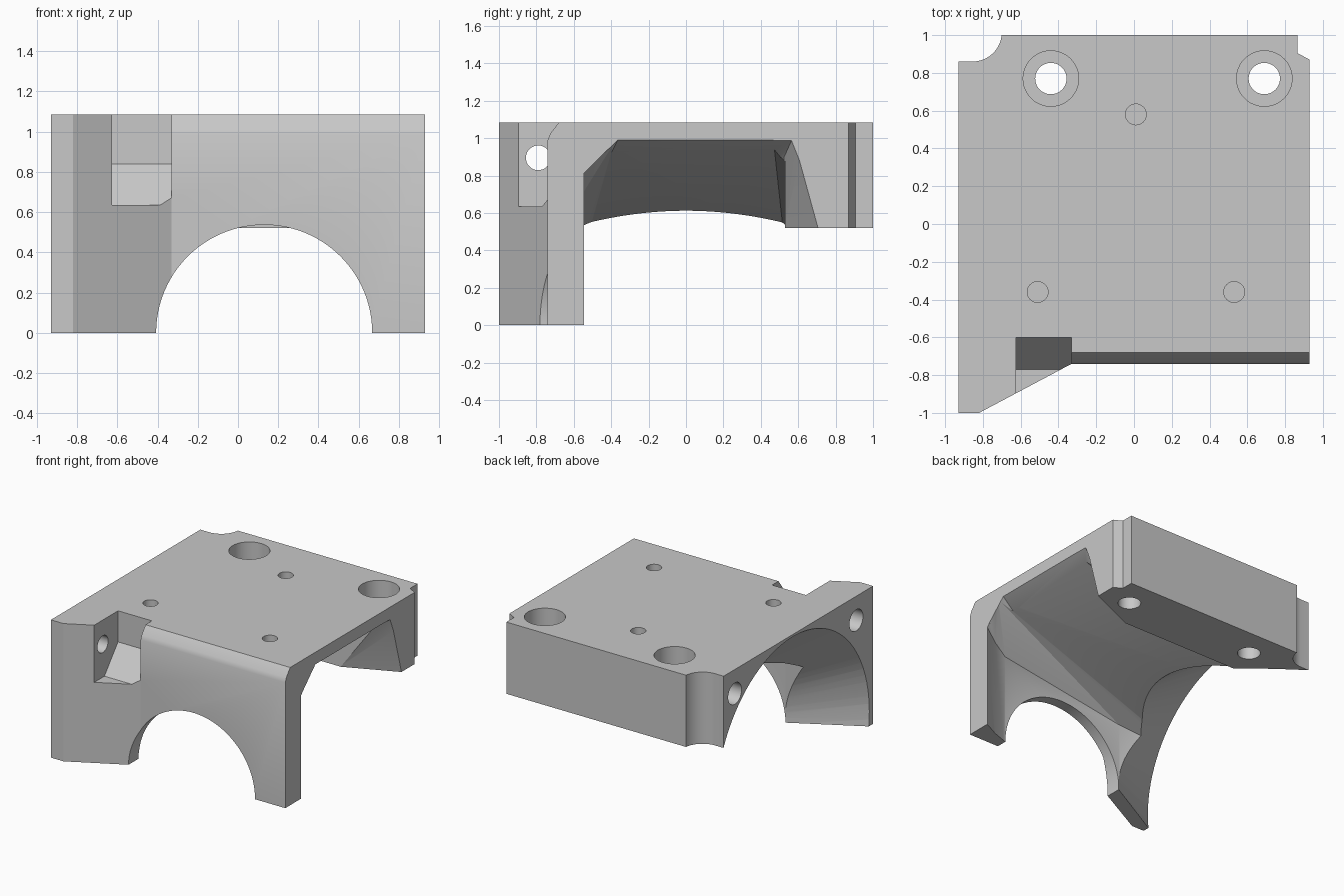
import bpy, bmesh, math
from mathutils import Matrix, Vector

old = bpy.data.objects.get("Cube")
if old:
    bpy.data.objects.remove(old, do_unlink=True)

grey = bpy.data.materials.new("plain_grey")
grey.use_nodes = True
colour = (0.58, 0.58, 0.58, 1)
grey.diffuse_color = colour
grey.node_tree.nodes["Principled BSDF"].inputs["Base Color"].default_value = colour


def add_object(name, bm):
    bmesh.ops.recalc_face_normals(bm, faces=bm.faces)
    mesh = bpy.data.meshes.new(name)
    bm.to_mesh(mesh)
    bm.free()
    mesh.materials.append(grey)
    obj = bpy.data.objects.new(name, mesh)
    bpy.context.collection.objects.link(obj)
    return obj


def prism(name, outline, low, high, axis="z"):
    """Extrude a 2D outline along z (outline x, y) or along x (outline y, z)."""
    bm = bmesh.new()
    place = (lambda a, b: (a, b, low)) if axis == "z" else (lambda a, b: (low, a, b))
    face = bm.faces.new([bm.verts.new(place(a, b)) for a, b in outline])
    ext = bmesh.ops.extrude_face_region(bm, geom=[face])
    step = Vector((0, 0, high - low) if axis == "z" else (high - low, 0, 0))
    bmesh.ops.translate(bm, vec=step, verts=[v for v in ext["geom"] if isinstance(v, bmesh.types.BMVert)])
    return add_object(name, bm)


def hull(name, points):
    bm = bmesh.new()
    verts = [bm.verts.new(p) for p in points]
    bmesh.ops.convex_hull(bm, input=verts)
    return add_object(name, bm)


def cylinder(name, start, end, radius, sides=48):
    start, end = Vector(start), Vector(end)
    turn = (end - start).to_track_quat("Z", "Y").to_matrix().to_4x4()
    bm = bmesh.new()
    bmesh.ops.create_cone(bm, cap_ends=True, segments=sides, radius1=radius,
                          radius2=radius, depth=(end - start).length,
                          matrix=Matrix.Translation((start + end) / 2) @ turn)
    return add_object(name, bm)


def ring(x, z, radius, sides=96):
    angles = [2 * math.pi * i / sides for i in range(sides)]
    return [(x, radius * math.cos(a), z + radius * math.sin(a)) for a in angles]


# Body outline with a scooped corner, a small notch and a slanted front cheek
SIDE = 0.93
scoop = [(-0.855 + 0.155 * math.cos(a), 1.015 + 0.155 * math.sin(a))
         for a in [math.radians(-90 + 84 * i / 12) for i in range(13)]]
outline = [(-SIDE, -1), (-0.82, -1), (-0.33, -0.74), (SIDE, -0.74), (SIDE, 0.87),
           (0.865, 0.905), (0.865, 1), (-0.7, 1)] + scoop[::-1] + [(-SIDE, 0.86)]
body = prism("bracket_body", outline, 0, 1.085)

cutters = []
# Space under the rear block
cutters.append(prism("rear_clearance", [(-2, -0.545), (2, -0.545), (2, 2), (-2, 2)], -1, 0.52))

# Sloping channel from the +x side, widening behind the thin front wall
ceiling = [(0.95, -0.535, 0.82), (0.95, -0.39, 0.965), (0.95, 0.47, 0.965), (0.95, 0.53, 0.92),
           (0.8, -0.61, 0.76), (0.67, -0.655, 0.71), (-0.41, -0.655, 0.54), (-1, -0.545, 0.41), (-1, 0.53, 0.41)]
cutters.append(hull("channel", ceiling + [(x, y, -0.2) for x, y, z in ceiling]))

# Flared lip of the channel mouth, reaching into the rear block
lip = [(0.95, -0.545, 0.82), (0.95, -0.36, 1.0), (0.95, 0.57, 1.0), (0.95, 0.61, 0.9), (0.95, 0.72, 0.5),
       (0.8, -0.4, 0.92), (0.8, 0.525, 0.9), (0.75, 0.6, 0.5), (0.5, 0.525, 0.5), (0.95, -0.3, 0.5)]
cutters.append(hull("mouth_lip", lip))

# Conical bore opening on the -x side, and the front arch
cutters.append(hull("side_bore", ring(-1.0, 0.125, 0.992) + ring(0.3, -0.067, 0.26)))
cutters.append(cylinder("front_arch", (0.13, -1.3, 0), (0.13, -0.3, 0), 0.537, sides=96))

# Bevel along the front top edge
cutters.append(prism("front_bevel", [(-0.745, 0.975), (-0.727, 1.022), (-0.672, 1.095), (-0.8, 1.2), (-1.2, 0.975)],
                     -0.33, 1.2, "x"))

# Pocket with a ramped floor in the front cheek
cutters.append(prism("pocket", [(-1.3, 0.635), (-0.77, 0.635), (-0.6, 0.84), (-0.6, 1.3), (-1.3, 1.3)],
                     -0.625, -0.33, "x"))

# Cross holes in the -x side, wider at the mouth
for y, depth in ((-0.79, -0.5), (0.72, -0.62)):
    cutters.append(cylinder("side_hole", (-1.2, y, 0.895), (depth, y, 0.895), 0.066))
    cutters.append(cylinder("side_hole_mouth", (-1.2, y, 0.895), (-0.8, y, 0.895), 0.084))

# Counterbored bolt holes and small blind holes
for x in (-0.44, 0.69):
    cutters.append(cylinder("bolt_hole", (x, 0.77, 0.2), (x, 0.77, 1.3), 0.083))
    cutters.append(cylinder("counterbore", (x, 0.77, 0.8), (x, 0.77, 1.3), 0.147))
for x, y in ((0.01, 0.58), (-0.51, -0.36), (0.53, -0.36)):
    cutters.append(cylinder("pin_hole", (x, y, 0.95), (x, y, 1.3), 0.055, sides=32))

bpy.ops.object.select_all(action="DESELECT")
bpy.context.view_layer.objects.active = body
body.select_set(True)
for cutter in cutters:
    mod = body.modifiers.new(cutter.name, "BOOLEAN")
    mod.operation = "DIFFERENCE"
    mod.solver = "EXACT"
    mod.object = cutter
    bpy.ops.object.modifier_apply(modifier=mod.name)
    bpy.data.objects.remove(cutter, do_unlink=True)

bpy.ops.object.shade_smooth_by_angle(angle=math.radians(22))
